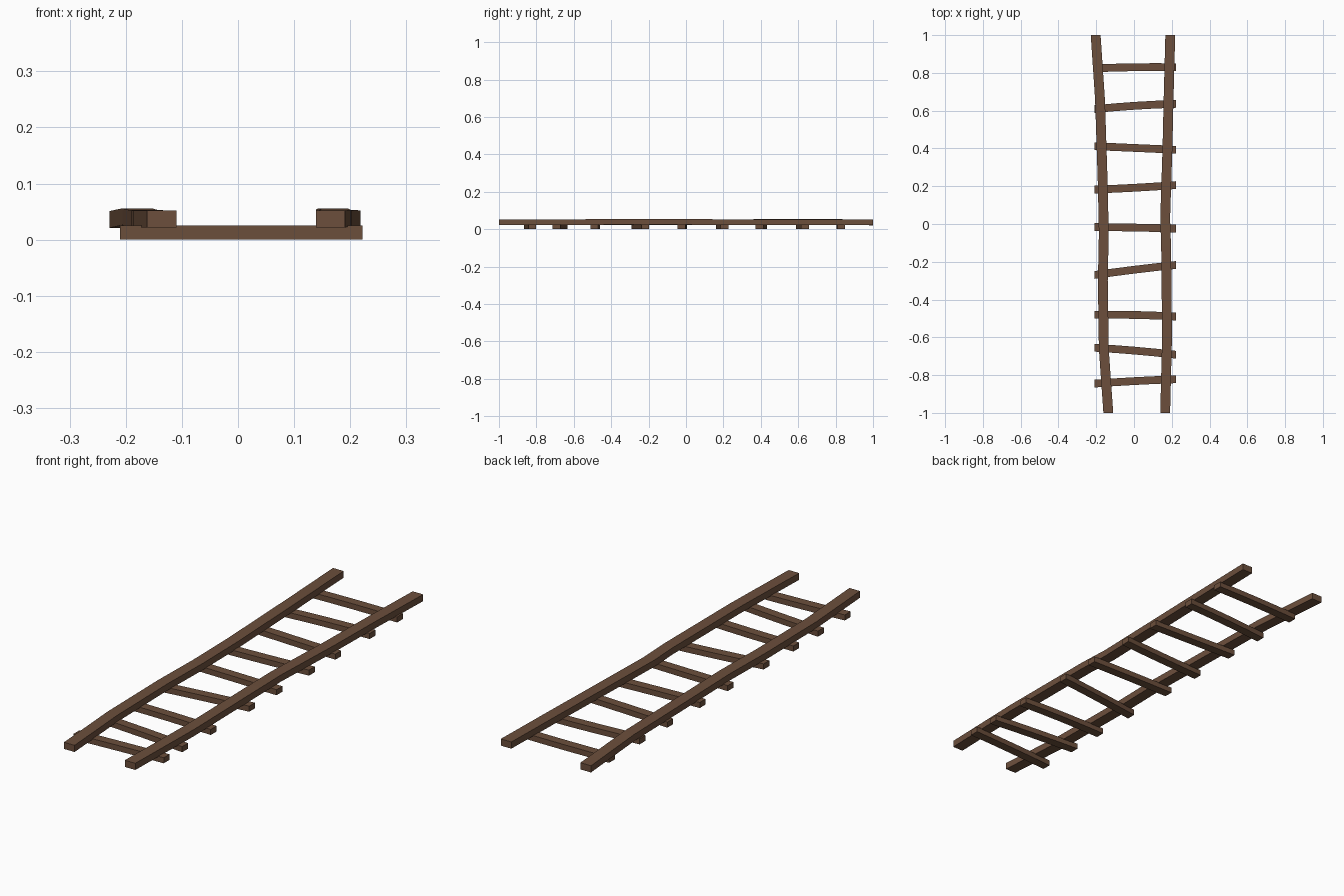
import bpy, bmesh
from mathutils import Vector

if "Cube" in bpy.data.objects:
    bpy.data.objects.remove(bpy.data.objects["Cube"])

wood = bpy.data.materials.new("brown wood")
wood.diffuse_color = (0.15, 0.078, 0.045, 1)
wood.use_nodes = True
wood.node_tree.nodes["Principled BSDF"].inputs["Base Color"].default_value = wood.diffuse_color


def bent_beam(name, path, width, height, along):
    """Sweep a rectangular section along a path running mainly in x or y."""
    bm = bmesh.new()
    side = Vector((0, 1, 0)) if along == "x" else Vector((1, 0, 0))
    up = Vector((0, 0, 1))
    rings = []
    for p in path:
        p = Vector(p)
        rings.append([bm.verts.new(p + side * a * width / 2 + up * b * height / 2)
                      for a, b in ((-1, -1), (1, -1), (1, 1), (-1, 1))])
    for r, s in zip(rings, rings[1:]):
        for i in range(4):
            j = (i + 1) % 4
            bm.faces.new((r[i], r[j], s[j], s[i]))
    bm.faces.new(rings[0])
    bm.faces.new(rings[-1][::-1])
    bmesh.ops.recalc_face_normals(bm, faces=bm.faces)
    me = bpy.data.meshes.new(name)
    bm.to_mesh(me)
    bm.free()
    me.materials.append(wood)
    bpy.context.collection.objects.link(bpy.data.objects.new(name, me))


# Two crooked side rails: (x, y, z centre)
left = [(-0.136, -1, 0.037), (-0.16, -0.66, 0.037), (-0.165, -0.3, 0.038),
        (-0.16, -0.05, 0.038), (-0.165, 0.2, 0.037), (-0.18, 0.66, 0.041),
        (-0.203, 1, 0.036)]
right = [(0.165, -1, 0.037), (0.175, -0.6, 0.038), (0.17, -0.12, 0.041),
         (0.165, 0.03, 0.039), (0.177, 0.4, 0.037), (0.183, 0.66, 0.038),
         (0.192, 1, 0.037)]
bent_beam("left_rail", left, 0.052, 0.03, "y")
bent_beam("right_rail", right, 0.052, 0.03, "y")

# Rungs under the rails: (y at left end, y at right end, bow of the middle)
rungs = [(0.824, 0.83, 0.003), (0.608, 0.636, 0.004), (0.412, 0.393, 0.0),
         (0.182, 0.206, -0.002), (-0.016, -0.024, 0.001), (-0.27, -0.217, 0.002),
         (-0.481, -0.49, 0.004), (-0.655, -0.692, 0.003), (-0.845, -0.822, 0.002)]
for n, (y0, y1, bow) in enumerate(rungs):
    path = []
    for t in (0, 0.25, 0.5, 0.75, 1):
        y = y0 + (y1 - y0) * t + bow * 4 * t * (1 - t)
        path.append((-0.21 + 0.432 * t, y, 0.0125))
    bent_beam(f"rung_{n + 1}", path, 0.041, 0.025, "x")
